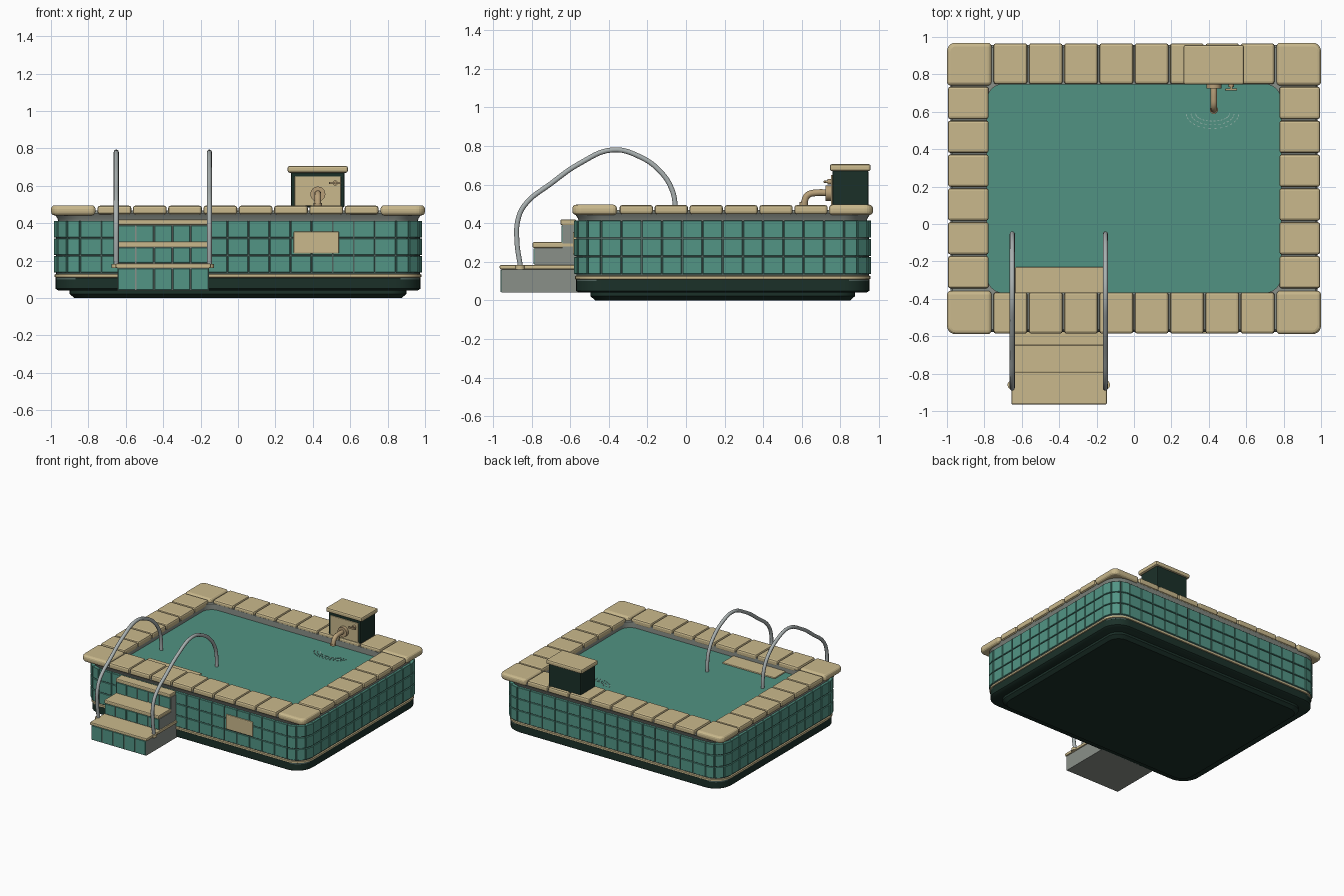
import bpy, bmesh, math
from mathutils import Matrix, Vector

cube = bpy.data.objects.get("Cube")
if cube:
    bpy.data.objects.remove(cube, do_unlink=True)


def material(name, rgb):
    m = bpy.data.materials.new(name)
    m.use_nodes = True
    m.diffuse_color = (*rgb, 1)
    m.node_tree.nodes["Principled BSDF"].inputs["Base Color"].default_value = (*rgb, 1)
    return m


STONE = material("tan stone", (0.59, 0.485, 0.265))
TILE = material("teal tile", (0.085, 0.30, 0.235))
WATER = material("teal water", (0.082, 0.29, 0.225))
DARK = material("dark green", (0.011, 0.030, 0.022))
GROUT = material("grey green grout", (0.08, 0.13, 0.115))
GREY = material("grey concrete", (0.255, 0.28, 0.25))
STEEL = material("steel", (0.40, 0.44, 0.44))
BRASS = material("brass", (0.48, 0.35, 0.19))
FOAM = material("pale foam", (0.30, 0.45, 0.40))

CY = 0.19  # pool centre along y
CORNERS = ((1, 1), (-1, 1), (-1, -1), (1, -1))


def finish(name, bm, mat, bevel=0.0, segments=2, smooth=False):
    bmesh.ops.recalc_face_normals(bm, faces=bm.faces)
    me = bpy.data.meshes.new(name)
    bm.to_mesh(me)
    bm.free()
    me.materials.append(mat)
    ob = bpy.data.objects.new(name, me)
    bpy.context.collection.objects.link(ob)
    if bevel:
        mod = ob.modifiers.new("Bevel", "BEVEL")
        mod.width, mod.segments = bevel, segments
        mod.limit_method = "ANGLE"
    if smooth:
        bpy.ops.object.select_all(action="DESELECT")
        ob.select_set(True)
        bpy.context.view_layer.objects.active = ob
        bpy.ops.object.shade_smooth_by_angle(angle=math.radians(35))
    return ob


def add_box(bm, x, y, z, angle=0.0):
    """Box from (min, max) ranges, turned about the vertical through its centre."""
    c = Vector(((x[0] + x[1]) / 2, (y[0] + y[1]) / 2, (z[0] + z[1]) / 2))
    size = (x[1] - x[0], y[1] - y[0], z[1] - z[0], 1)
    bmesh.ops.create_cube(bm, size=1, matrix=Matrix.Translation(c)
                          @ Matrix.Rotation(angle, 4, "Z") @ Matrix.Diagonal(size))


def box(name, x, y, z, mat, bevel=0.0):
    bm = bmesh.new()
    add_box(bm, x, y, z)
    return finish(name, bm, mat, bevel)


def loft(name, levels, mat, closed=False):
    """Stack rounded rectangles (half x, half y, corner radius, z) into a solid or ring."""
    bm = bmesh.new()
    loops = []
    for hx, hy, r, z in levels:
        loop = []
        for q, (sx, sy) in enumerate(CORNERS):
            for i in range(9):
                a = math.pi / 2 * (q + i / 8)
                loop.append(bm.verts.new((sx * (hx - r) + r * math.cos(a),
                                          CY + sy * (hy - r) + r * math.sin(a), z)))
        loops.append(loop)
    pairs = list(zip(loops, loops[1:]))
    if closed:
        pairs.append((loops[-1], loops[0]))
    else:
        bm.faces.new(loops[0])
        bm.faces.new(loops[-1])
    for lo, hi in pairs:
        for i in range(len(lo)):
            j = (i + 1) % len(lo)
            bm.faces.new((lo[i], lo[j], hi[j], hi[i]))
    return finish(name, bm, mat, smooth=True)


def tube(name, points, radius, mat):
    cu = bpy.data.curves.new(name, "CURVE")
    cu.dimensions = "3D"
    cu.bevel_depth, cu.bevel_resolution, cu.use_fill_caps = radius, 3, True
    sp = cu.splines.new("BEZIER")
    sp.bezier_points.add(len(points) - 1)
    sp.resolution_u = 6
    for p, co in zip(sp.bezier_points, points):
        p.co = co
        p.handle_left_type = p.handle_right_type = "AUTO"
    cu.materials.append(mat)
    ob = bpy.data.objects.new(name, cu)
    bpy.context.collection.objects.link(ob)
    return ob


def disc(name, centre, radius, depth, mat, axis="Z"):
    bm = bmesh.new()
    turn = Matrix.Rotation(math.pi / 2, 4, "X") if axis == "Y" else Matrix.Identity(4)
    bmesh.ops.create_cone(bm, cap_ends=True, segments=24, radius1=radius, radius2=radius,
                          depth=depth, matrix=Matrix.Translation(centre) @ turn)
    return finish(name, bm, mat, smooth=True)


# Plinth, trim band, wall core, flared rim and water
loft("foot", [(0.875, 0.66, 0.09, 0), (0.9, 0.685, 0.1, 0.022), (0.9, 0.685, 0.1, 0.045)], DARK)
loft("plinth", [(0.96, 0.745, 0.13, 0.04), (0.975, 0.76, 0.14, 0.05),
                (0.975, 0.76, 0.14, 0.108)], DARK)
loft("trim_band", [(0.97, 0.755, 0.135, 0.106), (0.98, 0.765, 0.14, 0.112),
                   (0.98, 0.765, 0.14, 0.125), (0.97, 0.755, 0.135, 0.132)], STONE)
loft("wall_core", [(0.973, 0.758, 0.13, 0.1), (0.973, 0.758, 0.13, 0.41)], GROUT)
loft("rim", [(0.96, 0.745, 0.13, 0.408), (0.965, 0.75, 0.13, 0.425), (0.982, 0.767, 0.12, 0.452),
             (0.97, 0.755, 0.11, 0.468), (0.785, 0.557, 0.085, 0.468),
             (0.785, 0.557, 0.085, 0.408)], GREY, closed=True)
loft("water", [(0.8, 0.57, 0.08, 0.4), (0.8, 0.57, 0.08, 0.422)], WATER)

# Wall tiles: straight runs plus fanned corner tiles, three rows
HX, HY, R, T, GAP = 0.981, 0.766, 0.137, 0.015, 0.003
bm = bmesh.new()
spots = []  # centre x, centre y, width, angle of outward normal
for half, reach, count, angles in ((HX - R, HY, 15, (90, 270)), (HY - R, HX, 12, (0, 180))):
    w = 2 * half / count
    for deg in angles:
        a = math.radians(deg)
        n, t = Vector((math.cos(a), math.sin(a))), Vector((-math.sin(a), math.cos(a)))
        for i in range(count):
            p = n * (reach - T) + t * (-half + w * (i + 0.5))
            spots.append((p.x, p.y, w, a))
for q, (sx, sy) in enumerate(CORNERS):
    for i in range(3):
        a = math.radians(90 * q + 15 + 30 * i)
        spots.append((sx * (HX - R) + (R - T) * math.cos(a),
                      sy * (HY - R) + (R - T) * math.sin(a), 0.071, a))
for x, y, w, a in spots:
    for row in range(3):
        z = 0.137 + row * 0.094
        add_box(bm, (x - T, x + T), (CY + y - w / 2 + GAP, CY + y + w / 2 - GAP),
                (z, z + 0.088), a)
finish("wall_tiles", bm, TILE, 0.002, 1)

# Coping stones; corner stones have a rounded outer corner
Y0, Y1 = -0.589, 0.969
g = 0.004
bm = bmesh.new()
for i in range(8):
    x = -0.755 + i * 0.18875
    for y in ((Y0 + 0.003, -0.365), (0.748, Y1 - 0.003)):
        add_box(bm, (x + g, x + 0.18875 - g), y, (0.447, 0.494))
step = (0.738 + 0.348) / 6
for i in range(6):
    y = -0.348 + i * step
    for x in ((-0.995, -0.777), (0.777, 0.995)):
        add_box(bm, x, (y + g, y + step - g), (0.447, 0.494))
finish("coping_stones", bm, STONE, 0.013)
bm = bmesh.new()
for x in ((-1, -0.762), (0.762, 1)):
    for y in ((Y0, -0.357), (0.74, Y1)):
        add_box(bm, x, y, (0.442, 0.496))
outer = [e for e in bm.edges
         if all(abs(v.co.x) > 0.99 and not Y0 + 0.01 < v.co.y < Y1 - 0.01 for v in e.verts)]
bmesh.ops.bevel(bm, geom=outer, offset=0.045, segments=5, profile=0.5, affect="EDGES")
finish("coping_corners", bm, STONE, 0.02, 3)

# Entry steps with tiled risers and stone treads
SX = (-0.645, -0.155)
bm = bmesh.new()
for name, front, z0, z1, over in (("lower", -0.955, 0.04, 0.16, 0.01),
                                  ("middle", -0.785, 0.155, 0.272, 0),
                                  ("upper", -0.64, 0.26, 0.39, 0)):
    box(name + "_step", SX, (front, -0.55), (z0, z1), GREY)
    box(name + "_tread", (SX[0] - over, SX[1] + over), (front - 0.01, -0.57),
        (z1, z1 + (0.024 if over else 0.03)), STONE, 0.007)
    w = (SX[1] - SX[0]) / 5
    low = z0 if over else z0 + 0.03
    for i in range(5):
        add_box(bm, (SX[0] + i * w + 0.003, SX[0] + (i + 1) * w - 0.003),
                (front - 0.006, front + 0.01), (low + 0.003, z1 - 0.002))
finish("riser_tiles", bm, TILE, 0.002, 1)
box("inner_step", (-0.635, -0.163), (-0.4, -0.23), (0.40, 0.432), STONE, 0.006)

# Handrails
RAIL = ((-0.857, 0.17), (-0.876, 0.31), (-0.870, 0.42), (-0.835, 0.495), (-0.70, 0.605),
        (-0.55, 0.71), (-0.38, 0.78), (-0.24, 0.745), (-0.135, 0.67), (-0.075, 0.58),
        (-0.055, 0.49), (-0.052, 0.41))
for side, x in (("right", -0.651), ("left", -0.153)):
    tube(side + "_handrail", [(x, y, z) for y, z in RAIL], 0.0135, STEEL)
    disc(side + "_rail_foot", (x, -0.86, 0.172), 0.025, 0.022, STONE)

# Fountain housing
box("housing", (0.283, 0.57), (0.758, 0.945), (0.485, 0.675), DARK, 0.008)
box("housing_panel", (0.303, 0.55), (0.75, 0.76), (0.493, 0.65), STONE, 0.003)
box("housing_cap", (0.265, 0.588), (0.745, 0.957), (0.67, 0.706), STONE, 0.011)

# Spout and valve
disc("spout_flange", (0.427, 0.738, 0.556), 0.04, 0.028, BRASS, "Y")
tube("spout", [(0.427, 0.75, 0.556), (0.427, 0.68, 0.558), (0.427, 0.63, 0.545),
               (0.427, 0.61, 0.5)], 0.018, BRASS)
disc("spout_lip", (0.427, 0.61, 0.502), 0.022, 0.014, BRASS)
disc("valve_collar", (0.52, 0.742, 0.615), 0.014, 0.02, BRASS, "Y")
disc("valve_stem", (0.52, 0.73, 0.615), 0.007, 0.03, BRASS, "Y")
box("valve_handle", (0.487, 0.552), (0.713, 0.724), (0.609, 0.621), BRASS, 0.003)

# Ripples under the spout: dashed thin arcs
bm = bmesh.new()
for rx, ry in ((0.14, 0.08), (0.115, 0.06), (0.09, 0.04)):
    for i in range(14):
        a = math.pi * (1 + (i + 0.5) / 14)
        x, y = 0.42 + rx * math.cos(a), 0.59 + ry * math.sin(a)
        add_box(bm, (x - 0.006, x + 0.006), (y - 0.002, y + 0.002), (0.42, 0.425),
                math.atan2(ry * math.cos(a), -rx * math.sin(a)))
finish("ripples", bm, FOAM)

# Plain plaque on the front wall
box("plaque", (0.298, 0.54), (-0.586, -0.565), (0.237, 0.356), STONE, 0.006)
